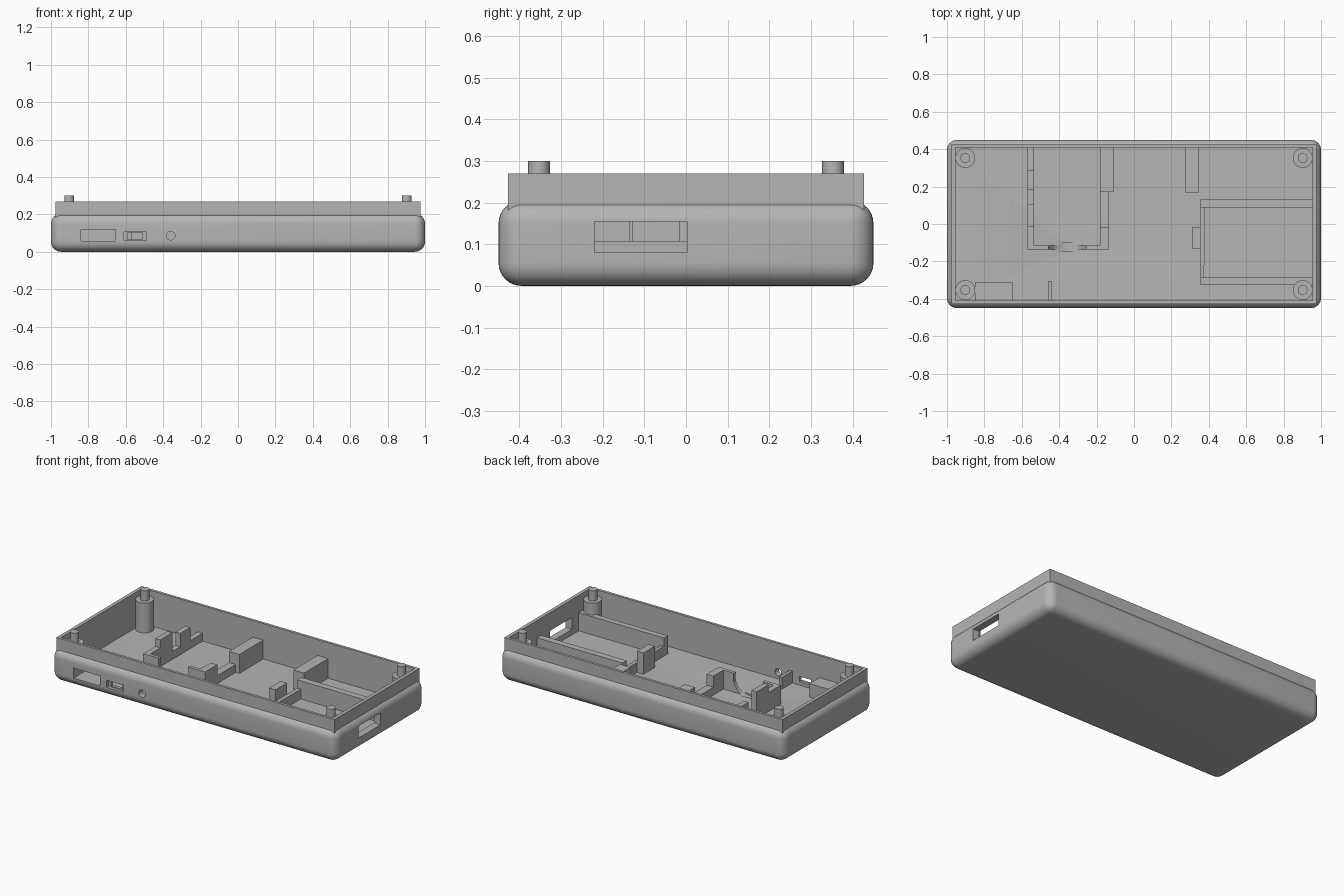
import bpy
import bmesh
import math
from mathutils import Matrix

old = bpy.data.objects.get("Cube")
if old:
    bpy.data.objects.remove(old, do_unlink=True)

grey = bpy.data.materials.new("mid grey plastic")
grey.use_nodes = True
colour = (0.46, 0.46, 0.46, 1)
grey.diffuse_color = colour
grey.node_tree.nodes["Principled BSDF"].inputs["Base Color"].default_value = colour

FLOOR = 0.045
BASE = FLOOR - 0.01    # parts sink slightly into the floor
IN_X, IN_Y = 0.955, 0.41


def finish(name, bm):
    mesh = bpy.data.meshes.new(name)
    bm.to_mesh(mesh)
    bm.free()
    mesh.materials.append(grey)
    obj = bpy.data.objects.new(name, mesh)
    bpy.context.collection.objects.link(obj)
    return obj


def box(name, x, y, z, bevel=0):
    bm = bmesh.new()
    bmesh.ops.create_cube(bm, size=1)
    for v in bm.verts:
        v.co = [a + (b - a) * (c + 0.5) for (a, b), c in zip((x, y, z), v.co)]
    if bevel:
        # round everything but the top edge
        edges = [e for e in bm.edges if min(v.co.z for v in e.verts) < z[1]]
        bmesh.ops.bevel(bm, geom=edges, offset=bevel, segments=8,
                        profile=0.5, affect='EDGES')
    return finish(name, bm)


def cylinder(name, centre, radius, depth, along_y=False):
    bm = bmesh.new()
    bmesh.ops.create_cone(bm, cap_ends=True, segments=48, radius1=radius,
                          radius2=radius, depth=depth)
    if along_y:
        bmesh.ops.rotate(bm, verts=bm.verts, matrix=Matrix.Rotation(math.pi / 2, 3, 'X'))
    bmesh.ops.translate(bm, verts=bm.verts, vec=centre)
    return finish(name, bm)


def activate(obj):
    bpy.ops.object.select_all(action='DESELECT')
    obj.select_set(True)
    bpy.context.view_layer.objects.active = obj


def boolean(obj, tool, operation='DIFFERENCE'):
    activate(obj)
    mod = obj.modifiers.new("boolean", 'BOOLEAN')
    mod.operation = operation
    mod.solver = 'EXACT'
    mod.object = tool
    bpy.ops.object.modifier_apply(modifier=mod.name)


def cut(tool, *targets):
    for target in targets:
        boolean(target, tool)
    bpy.data.objects.remove(tool, do_unlink=True)


def smooth(obj):
    activate(obj)
    bpy.ops.object.shade_smooth_by_angle(angle=math.radians(30))


# Tray with a stepped-in lip
shell = box("case_shell", (-1, 1), (-0.45, 0.45), (0, 0.205), bevel=0.055)
lip = box("lip", (-0.977, 0.977), (-0.427, 0.427), (0.1, 0.27))
boolean(shell, lip, 'UNION')
bpy.data.objects.remove(lip, do_unlink=True)
cut(box("cavity", (-IN_X, IN_X), (-IN_Y, IN_Y), (FLOOR, 0.4)), shell)

# Socket housing behind the front wall
housing = box("socket_housing", (-0.85, -0.65), (-0.415, -0.31), (BASE, 0.13))

# Openings in the walls
cut(box("socket_opening", (-0.84, -0.655), (-0.5, -0.33), (0.057, 0.12)), shell, housing)
cut(box("port_recess", (-0.61, -0.49), (-0.5, -0.43), (0.06, 0.105)), shell)
cut(box("port_opening", (-0.59, -0.51), (-0.5, -0.35), (0.066, 0.1)), shell)
cut(cylinder("light_hole", (-0.36, -0.43, 0.086), 0.023, 0.12, True), shell)
cut(box("end_opening", (0.9, 1.1), (-0.22, 0.002), (0.08, 0.155)), shell)

# Front wall of the left cradle, with a round hollow that dips into the floor
cradle_front = box("cradle_front", (-0.57, -0.135), (-0.137, -0.115), (BASE, 0.165))
cut(cylinder("round_hollow", (-0.357, -0.125, 0.138), 0.105, 0.045, True), shell, cradle_front)
smooth(cradle_front)
smooth(shell)

# Left cradle wall, in steps from front to back
steps = [-0.137, -0.015, 0.105, 0.185, 0.285, IN_Y]
heights = [0.165, 0.215, 0.095, 0.18, 0.095]
for i, top in enumerate(heights):
    box(f"cradle_left_step_{i + 1}", (-0.57, -0.535), (steps[i], steps[i + 1]), (BASE, top))

# Right cradle wall
box("cradle_right_corner", (-0.182, -0.135), (-0.137, -0.015), (BASE, 0.165))
box("cradle_right_low", (-0.182, -0.135), (-0.015, 0.17), (BASE, 0.095))
box("cradle_right_back", (-0.182, -0.11), (0.17, IN_Y), (BASE, 0.165))

# Rib beside the port and support at the back wall
box("port_rib", (-0.46, -0.44), (-0.415, -0.305), (BASE, 0.12))
box("back_support", (0.272, 0.347), (0.168, IN_Y), (BASE, 0.17))

# Board bay at the right end
for name, y in (("front", (-0.325, -0.287)), ("back", (0.088, 0.13))):
    box(f"bay_rail_{name}", (0.355, IN_X), y, (BASE, 0.16))
box("bay_stop_low", (0.355, 0.38), (-0.22, 0.09), (BASE, 0.108))
box("bay_stop_end", (0.355, 0.375), (-0.3, -0.22), (BASE, 0.108))
box("bay_stop_block", (0.31, 0.355), (-0.13, -0.015), (BASE, 0.18))

# Corner posts with locating pins
for sx, side in ((-1, "right"), (1, "left")):
    for sy, end in ((-1, "front"), (1, "back")):
        x, y = sx * 0.902, sy * 0.353
        smooth(cylinder(f"post_{end}_{side}", (x, y, (BASE + 0.235) / 2), 0.053, 0.235 - BASE))
        smooth(cylinder(f"pin_{end}_{side}", (x, y, 0.26), 0.026, 0.08))
